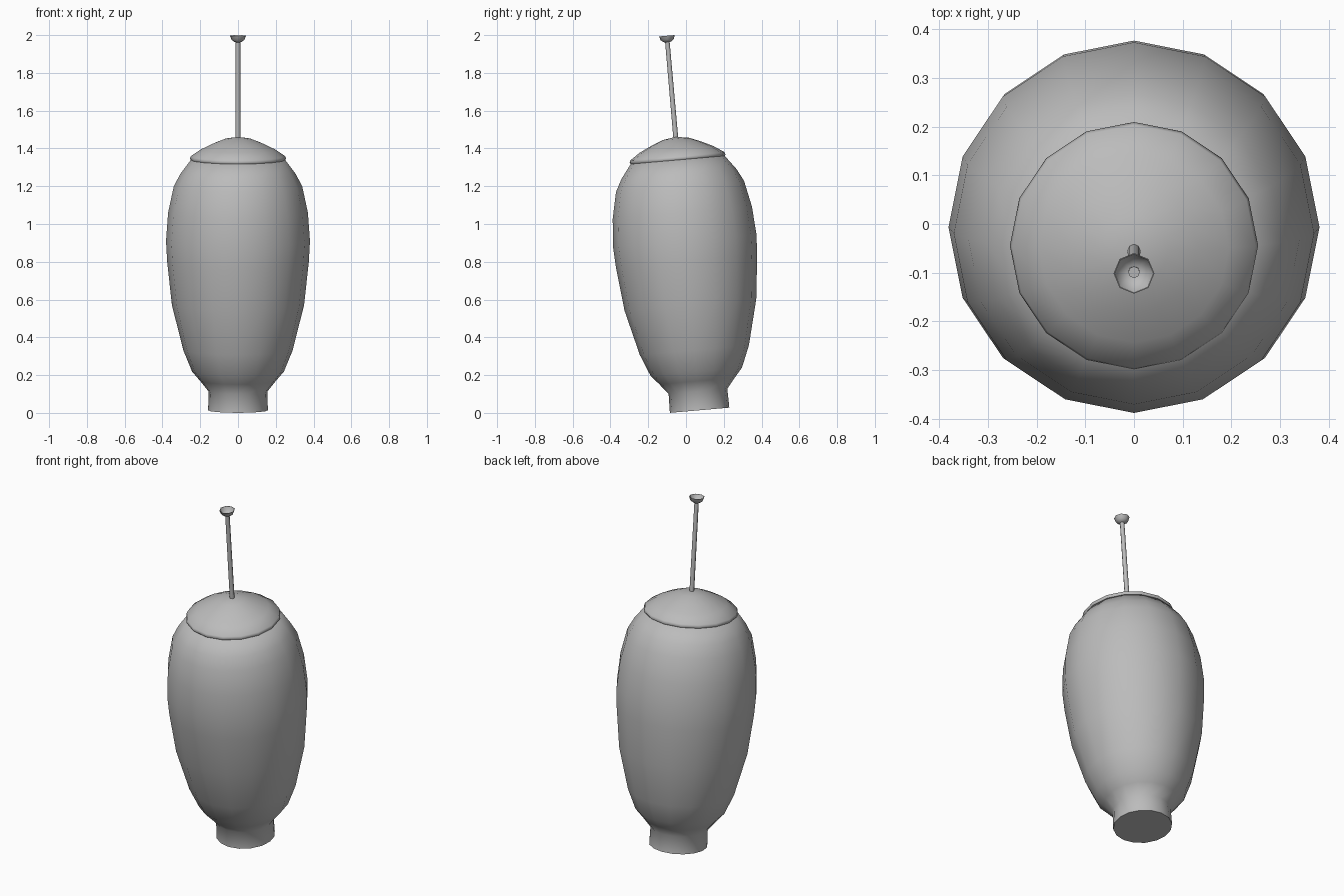
import bpy, bmesh, math
from mathutils import Matrix

cube = bpy.data.objects.get("Cube")
if cube:
    bpy.data.objects.remove(cube, do_unlink=True)

GREY = (0.5, 0.5, 0.5, 1)
mat = bpy.data.materials.new("plain grey")
mat.use_nodes = True
mat.diffuse_color = GREY
mat.node_tree.nodes["Principled BSDF"].inputs["Base Color"].default_value = GREY

# The whole jar leans slightly towards the front
LEAN = Matrix.Translation((0, 0.072, 0.014)) @ Matrix.Rotation(math.radians(5), 4, 'X')


def lathe(name, profile, sides):
    """Spin (radius, height) points about the jar axis."""
    bm = bmesh.new()
    pts = [bm.verts.new((r, 0, h)) for r, h in profile]
    edges = [bm.edges.new(pair) for pair in zip(pts, pts[1:])]
    bmesh.ops.spin(bm, geom=pts + edges, cent=(0, 0, 0), axis=(0, 0, 1),
                   angle=math.tau, steps=sides)
    bmesh.ops.remove_doubles(bm, verts=bm.verts, dist=0.0005)
    bmesh.ops.recalc_face_normals(bm, faces=bm.faces)
    mesh = bpy.data.meshes.new(name)
    bm.to_mesh(mesh)
    bm.free()
    mesh.materials.append(mat)
    obj = bpy.data.objects.new(name, mesh)
    bpy.context.collection.objects.link(obj)
    obj.matrix_world = LEAN
    bpy.ops.object.select_all(action='DESELECT')
    obj.select_set(True)
    bpy.context.view_layer.objects.active = obj
    bpy.ops.object.shade_smooth_by_angle(angle=math.radians(60))
    return obj


# Jar body with its closed foot
lathe("jar_body", [(0, 0), (0.158, 0), (0.156, 0.1), (0.2, 0.155), (0.243, 0.205),
                   (0.29, 0.32), (0.35, 0.56), (0.375, 0.79), (0.381, 0.9),
                   (0.37, 1.05), (0.34, 1.19), (0.306, 1.255), (0.25, 1.33),
                   (0, 1.34)], 16)

# Domed lid with a rounded rim
lathe("lid", [(0, 1.325), (0.246, 1.325), (0.255, 1.337), (0.25, 1.35),
              (0.195, 1.387), (0.13, 1.418), (0.07, 1.442), (0, 1.453)], 16)

# Rod rising from the lid
lathe("rod", [(0, 1.43), (0.013, 1.43), (0.012, 1.965), (0, 1.965)], 8)

# Open bowl at the rod tip, with a thin wall
lathe("tip_bowl", [(0, 1.954), (0.018, 1.957), (0.034, 1.968), (0.042, 1.99),
                   (0.04, 1.99), (0.032, 1.97), (0.017, 1.96), (0, 1.957)], 8)
